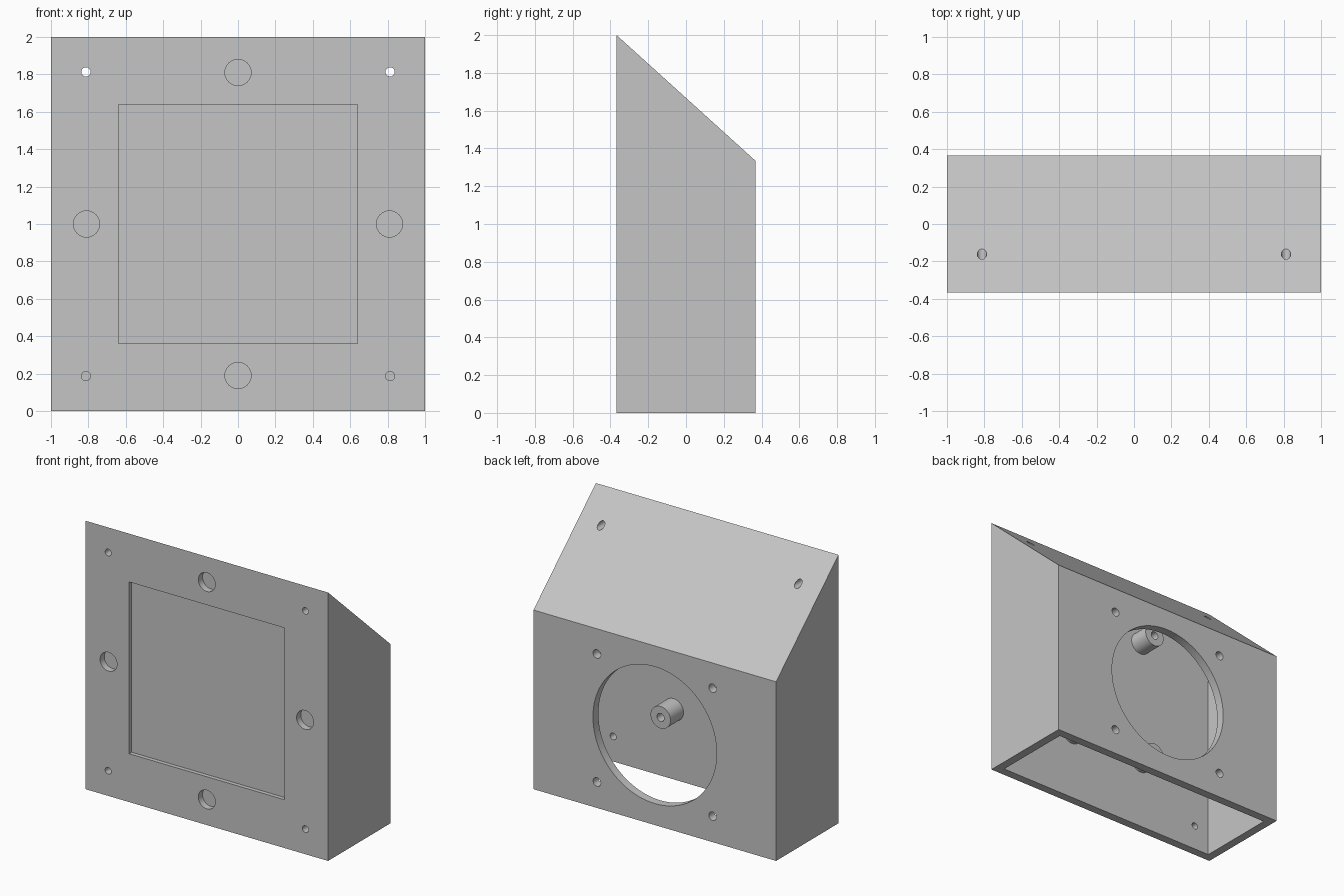
import bpy
from math import radians, hypot
from mathutils import Matrix, Vector

if "Cube" in bpy.data.objects:
    bpy.data.objects.remove(bpy.data.objects["Cube"], do_unlink=True)

HALF, DEPTH, BACK_H, TOP = 1.0, 0.3675, 1.335, 2.0   # half width, half depth, wall heights
WALL = 0.064
FRONT, INNER = -DEPTH, -DEPTH + WALL

grey = bpy.data.materials.new("plain_grey")
grey.use_nodes = True
colour = (0.56, 0.56, 0.56, 1)
grey.diffuse_color = colour
grey.node_tree.nodes["Principled BSDF"].inputs["Base Color"].default_value = colour


def prism(name, profile, half_width):
    """Extrude a y-z profile along x."""
    n = len(profile)
    verts = [(s * half_width, y, z) for s in (-1, 1) for y, z in profile]
    faces = [tuple(range(n))[::-1], tuple(range(n, 2 * n))]
    faces += [(i, (i + 1) % n, (i + 1) % n + n, i + n) for i in range(n)]
    mesh = bpy.data.meshes.new(name)
    mesh.from_pydata(verts, [], faces)
    mesh.materials.append(grey)
    obj = bpy.data.objects.new(name, mesh)
    bpy.context.collection.objects.link(obj)
    return obj


def rod(name, x, z, radius, y0, y1, sides=48):
    """Cylinder running along y from y0 to y1."""
    bpy.ops.mesh.primitive_cylinder_add(vertices=sides, radius=radius, depth=y1 - y0)
    obj = bpy.context.object
    obj.name = name
    obj.data.transform(Matrix.Translation(Vector((x, (y0 + y1) / 2, z)))
                       @ Matrix.Rotation(radians(90), 4, "X"))
    obj.data.materials.append(grey)
    return obj


def cut(target, cutter):
    """Subtract the cutter from the target and discard it."""
    cutter.hide_render = True
    mod = target.modifiers.new("cut", "BOOLEAN")
    mod.operation, mod.solver, mod.object = "DIFFERENCE", "EXACT", cutter
    bpy.context.view_layer.objects.active = target
    bpy.ops.object.modifier_apply(modifier=mod.name)
    bpy.data.objects.remove(cutter, do_unlink=True)


def smooth(obj):
    bpy.ops.object.select_all(action="DESELECT")
    obj.select_set(True)
    bpy.context.view_layer.objects.active = obj
    bpy.ops.object.shade_smooth_by_angle(angle=radians(30))


# Housing shell with sloped roof, open underneath
housing = prism("housing", [(-DEPTH, 0), (DEPTH, 0), (DEPTH, BACK_H), (-DEPTH, TOP)], HALF)
slope = (TOP - BACK_H) / (2 * DEPTH)
drop = WALL * hypot(1, slope)


def ceiling(y):
    return TOP - slope * (y + DEPTH) - drop


cut(housing, prism("cavity", [(INNER, -0.1), (-INNER, -0.1), (-INNER, ceiling(-INNER)),
                              (INNER, ceiling(INNER))], HALF - WALL))

# Shallow square recess in the front
cut(housing, prism("recess", [(FRONT - 0.1, 0.36), (FRONT + 0.03, 0.36),
                              (FRONT + 0.03, 1.64), (FRONT - 0.1, 1.64)], 0.64))

# Round blind pockets at the middle of each front edge
for x, z in ((0, 1.81), (0, 0.19), (0.81, 1), (-0.81, 1)):
    cut(housing, rod("pocket", x, z, 0.07, FRONT - 0.1, FRONT + 0.05))

for side in (-1, 1):
    # Corner screw holes; the upper pair also pass through the roof
    cut(housing, rod("lower_screw_hole", side * 0.813, 0.187, 0.025, FRONT - 0.1, INNER + 0.1, 24))
    cut(housing, rod("upper_screw_hole", side * 0.813, 1.813, 0.025, FRONT - 0.1, DEPTH, 24))
    # Screw holes around the rear opening
    for level in (-1, 1):
        cut(housing, rod("rear_screw_hole", side * 0.477, 0.67 + level * 0.477, 0.032,
                         -INNER - 0.1, DEPTH + 0.1, 24))

# Large rear opening
cut(housing, rod("rear_opening", 0, 0.67, 0.51, -INNER - 0.1, DEPTH + 0.1, 96))
smooth(housing)

# Four hollow standoffs behind the front wall
for side, across in ((-1, "right"), (1, "left")):
    for level, height in ((-1, "lower"), (1, "upper")):
        x, z = side * 0.315, 1 + level * 0.48
        boss = rod(f"{height}_{across}_standoff", x, z, 0.082, INNER - 0.005, -0.15)
        cut(boss, rod("standoff_bore", x, z, 0.03, INNER + 0.02, 0, 24))
        smooth(boss)
